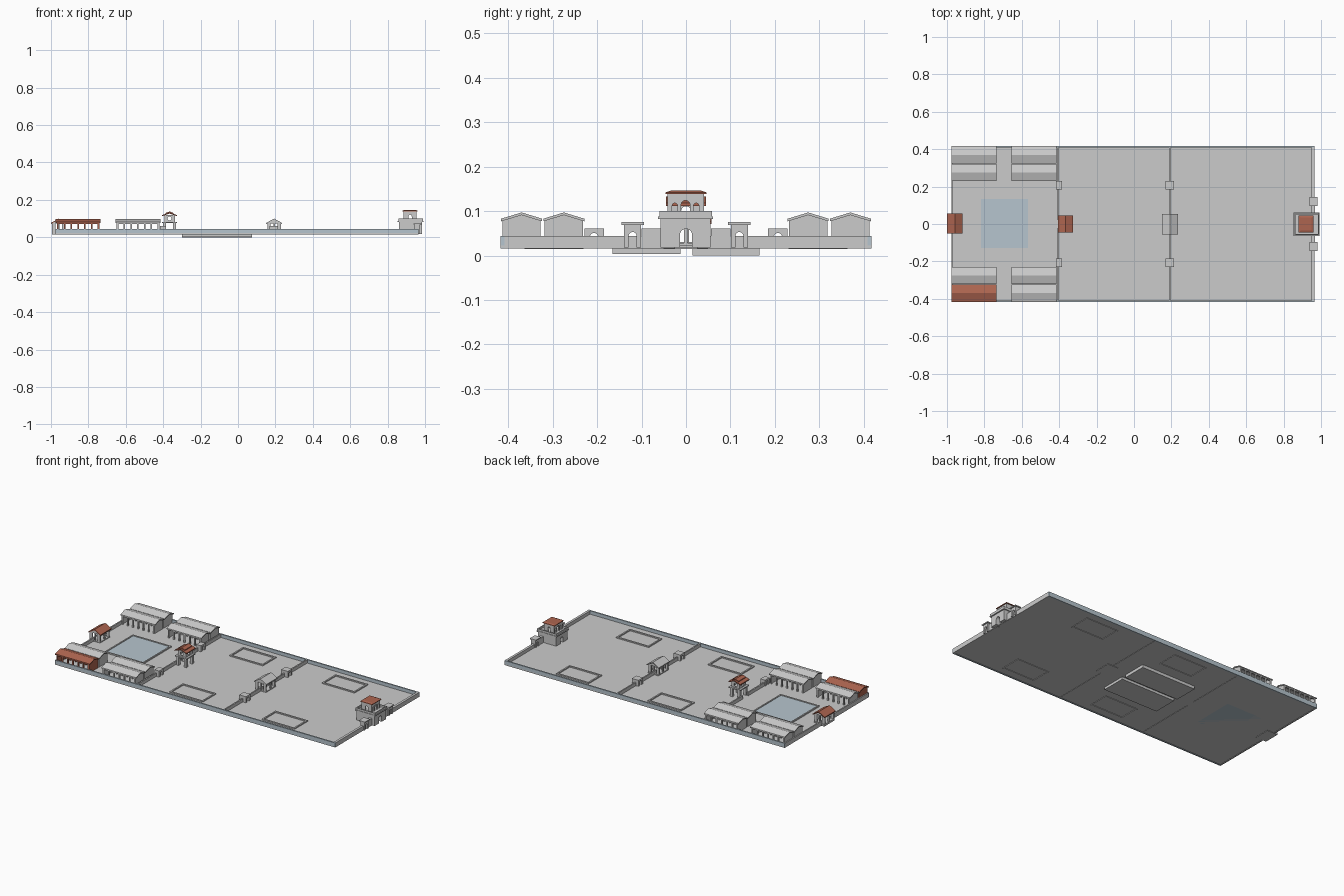
import bpy, bmesh, math

if "Cube" in bpy.data.objects:
    bpy.data.objects.remove(bpy.data.objects["Cube"])

def material(name, rgb):
    m = bpy.data.materials.new(name)
    m.diffuse_color = (*rgb, 1)
    m.use_nodes = True
    m.node_tree.nodes["Principled BSDF"].inputs["Base Color"].default_value = m.diffuse_color
    return m

RED = material("red_tile", (0.42, 0.13, 0.08))
BLUE = material("slate_blue", (0.47, 0.56, 0.62))
G = 0.018   # underside of the ground
T = 0.023   # top of the ground

def finish(name, bm, mat=None):
    bmesh.ops.recalc_face_normals(bm, faces=bm.faces)
    me = bpy.data.meshes.new(name)
    bm.to_mesh(me)
    bm.free()
    ob = bpy.data.objects.new(name, me)
    bpy.context.collection.objects.link(ob)
    if mat:
        me.materials.append(mat)
    return ob

def prism(name, pts, axis, a, b, mat=None):
    """Extrude a 2D outline (u, z) along x or y, or (x, y) along z."""
    put = {'x': lambda u, v, t: (t, u, v), 'y': lambda u, v, t: (u, t, v),
           'z': lambda u, v, t: (u, v, t)}[axis]
    bm = bmesh.new()
    lo = [bm.verts.new(put(u, v, a)) for u, v in pts]
    hi = [bm.verts.new(put(u, v, b)) for u, v in pts]
    bm.faces.new(lo)
    bm.faces.new(hi)
    n = len(pts)
    for i in range(n):
        j = (i + 1) % n
        bm.faces.new((lo[i], lo[j], hi[j], hi[i]))
    return finish(name, bm, mat)

def box(name, x0, x1, y0, y1, z0, z1, mat=None):
    return prism(name, [(x0, y0), (x1, y0), (x1, y1), (x0, y1)], 'z', z0, z1, mat)

def arch_wall(name, axis, a, b, u0, u1, z0, z1, arches, mat=None):
    """Wall with round-headed openings; arches = (centre, radius, spring height)."""
    pts = [(u0, z0)]
    for c, r, s in arches:
        pts.append((c - r, z0))
        pts += [(c - r * math.cos(k * math.pi / 10), s + r * math.sin(k * math.pi / 10))
                for k in range(11)]
        pts.append((c + r, z0))
    pts += [(u1, z0), (u1, z1), (u0, z1)]
    return prism(name, pts, axis, a, b, mat)

def gable_roof(name, axis, c, half, a, b, eave, ridge, mat=None, t=0.006):
    pts = [(c - half, eave), (c, ridge), (c + half, eave),
           (c + half, eave - t), (c, ridge - t), (c - half, eave - t)]
    return prism(name, pts, axis, a, b, mat)

def frame(name, x0, x1, y0, y1, z0, z1, w):
    box(name + "_west", x0, x0 + w, y0, y1, z0, z1)
    box(name + "_east", x1 - w, x1, y0, y1, z0, z1)
    box(name + "_front", x0 + w, x1 - w, y0, y0 + w, z0, z1)
    box(name + "_back", x0 + w, x1 - w, y1 - w, y1, z0, z1)

# Ground, sunken slabs underneath, perimeter and dividing walls
box("ground", -0.975, 0.965, -0.417, 0.417, G, T)
box("under_slab_front", -0.30, 0.075, -0.165, -0.012, 0.003, G)
box("under_slab_back", -0.30, 0.075, 0.015, 0.165, 0, G)
for s, n in ((-1, "front"), (1, "back")):
    ya, yb = sorted((s * 0.417, s * 0.408))
    box(n + "_wall", -0.975, 0.965, ya, yb, 0.016, 0.044, BLUE)
    for x, t, label in ((-0.975, 0.008, "west"), (0.95, 0.015, "east"),
                        (-0.413, 0.008, "inner"), (0.186, 0.008, "middle")):
        ya, yb = sorted((s * 0.025, s * 0.408))
        box(f"{label}_wall_{n}", x, x + t, ya, yb, 0.016, 0.044)

# Ponds
for x0, x1 in ((-0.22, 0.01), (0.42, 0.645)):
    for y0 in (-0.364, 0.231):
        frame("pond_kerb", x0, x1, y0, y0 + 0.133, 0.015, 0.03, 0.009)
box("square_pool", -0.82, -0.566, -0.13, 0.134, G, 0.027, BLUE)
frame("pool_kerb", -0.827, -0.559, -0.137, 0.141, G, 0.031, 0.008)

# Paired halls with end walls, colonnades and gable roofs
def hall(x0, x1, yc, mat):
    gable = [(yc - 0.042, T), (yc + 0.042, T), (yc + 0.042, 0.079),
             (yc, 0.092), (yc - 0.042, 0.079)]
    prism("hall_west_end", gable, 'x', x0 + 0.006, x0 + 0.012, mat)
    prism("hall_east_end", gable, 'x', x1 - 0.012, x1 - 0.006, mat)
    for y in (yc - 0.039, yc + 0.039):
        for i in range(7):
            x = x0 + 0.012 + i * (x1 - x0 - 0.024) / 6
            box("hall_column", x - 0.004, x + 0.004, y - 0.004, y + 0.004, T, 0.079, mat)
        box("hall_beam", x0 + 0.01, x1 - 0.01, y - 0.003, y + 0.003, 0.072, 0.079, mat)
    gable_roof("hall_roof", 'x', yc, 0.046, x0, x1, 0.083, 0.097, mat)

for x0 in (-0.975, -0.655):
    for yc in (-0.37, -0.275, 0.275, 0.37):
        hall(x0, x0 + 0.24, yc, RED if (x0 < -0.9 and yc < -0.3) else None)

# Small arched side gates in the dividing walls
for x, h in ((-0.402, 0.016), (0.192, 0.023)):
    for y in (-0.207, 0.207):
        arch_wall("side_gate", 'x', x - h, x + h, y - 0.022, y + 0.022, T, 0.061,
                  [(y, 0.009, 0.042)])

# Open gable gatehouses in the middle and at the west end
def gatehouse(xc, yc, mat, ridge):
    for y in (yc - 0.046, yc, yc + 0.04):
        for x in (xc - 0.032, xc, xc + 0.032):
            box("gatehouse_post", x - 0.004, x + 0.004, y - 0.004, y + 0.004, T, 0.078)
    for y in (yc - 0.05, yc + 0.038):
        prism("gatehouse_gable", [(xc - 0.036, 0.074), (xc + 0.036, 0.074), (xc, ridge - 0.005)],
              'y', y, y + 0.006)
        for s in (-1, 1):
            xa, xb = sorted((xc + s * 0.036, xc + s * 0.018))
            box("gatehouse_side_panel", xa, xb, y, y + 0.006, T, 0.076)
    box("gatehouse_floor", xc - 0.036, xc + 0.036, yc - 0.05, yc + 0.05, 0.015, 0.028)
    gable_roof("gatehouse_roof", 'y', xc, 0.042, yc - 0.054, yc + 0.054, 0.077, ridge, mat)

gatehouse(0.193, -0.001, None, 0.1)
gatehouse(-0.958, 0.003, RED, 0.1)

# Raised pavilion on four piers with round windows
px = -0.366
for x in (px - 0.026, px + 0.026):
    for y in (-0.03, 0.03):
        box("pavilion_pier", x - 0.008, x + 0.008, y - 0.008, y + 0.008, T, 0.077)
box("pavilion_deck", px - 0.04, px + 0.04, -0.044, 0.044, 0.076, 0.083)

def round_window(axis, c, half, a, b):
    for s in (-1, 1):
        pts = [(c, 0.083), (c + s * half, 0.083), (c + s * half, 0.118), (c, 0.118)]
        pts += [(c + s * 0.011 * math.sin(k * math.pi / 8),
                 0.1 + 0.011 * math.cos(k * math.pi / 8)) for k in range(9)]
        prism("pavilion_window_wall", pts, axis, a, b)

for s in (-1, 1):
    a, b = sorted((s * 0.032, s * 0.028))
    round_window('y', px, 0.028, a, b)
    a, b = sorted((px + s * 0.028, px + s * 0.024))
    round_window('x', 0, 0.028, a, b)
gable_roof("pavilion_roof", 'y', px, 0.041, -0.045, 0.045, 0.118, 0.133, RED)
gable_roof("pavilion_top_roof", 'y', px, 0.022, -0.034, 0.034, 0.13, 0.138, RED)

# Main east gate: arched base, cornice, upper storey and hipped roof
arch_wall("main_gate_base", 'x', 0.86, 0.985, -0.057, 0.055, G, 0.086, [(0, 0.014, 0.046)])
box("main_gate_cornice", 0.854, 0.993, -0.063, 0.061, 0.082, 0.088)
frame("main_gate_parapet", 0.857, 0.99, -0.06, 0.058, 0.088, 0.1, 0.006)
for x in (0.886, 0.948):
    arch_wall("upper_storey_wall", 'x', x, x + 0.007, -0.042, 0.04, 0.086, 0.14,
              [(-0.025, 0.006, 0.112), (-0.001, 0.01, 0.114), (0.023, 0.006, 0.112)])
for y in (-0.042, 0.034):
    arch_wall("upper_storey_side", 'y', y, y + 0.006, 0.893, 0.948, 0.086, 0.14,
              [(0.92, 0.009, 0.112)])
bm = bmesh.new()
rings = [[bm.verts.new((0.92 + sx * hx, sy * hy, z)) for sx, sy in
          ((-1, -1), (1, -1), (1, 1), (-1, 1))]
         for hx, hy, z in ((0.041, 0.046, 0.138), (0.041, 0.046, 0.142), (0.03, 0.035, 0.146))]
bm.faces.new(rings[0])
bm.faces.new(rings[2])
for lo, hi in zip(rings, rings[1:]):
    for i in range(4):
        j = (i + 1) % 4
        bm.faces.new((lo[i], lo[j], hi[j], hi[i]))
finish("main_gate_roof", bm, RED)

# Flanking walls and smaller gates beside the main gate
for s in (-1, 1):
    ya, yb = sorted((s * 0.056, s * 0.1))
    box("flank_wall", 0.948, 0.967, ya, yb, G, 0.061)
    c = s * 0.12
    arch_wall("flank_gate", 'x', 0.944, 0.974, c - 0.019, c + 0.019, G, 0.071,
              [(c, 0.009, 0.044)])
    box("flank_gate_roof", 0.938, 0.98, c - 0.025, c + 0.025, 0.069, 0.075)
